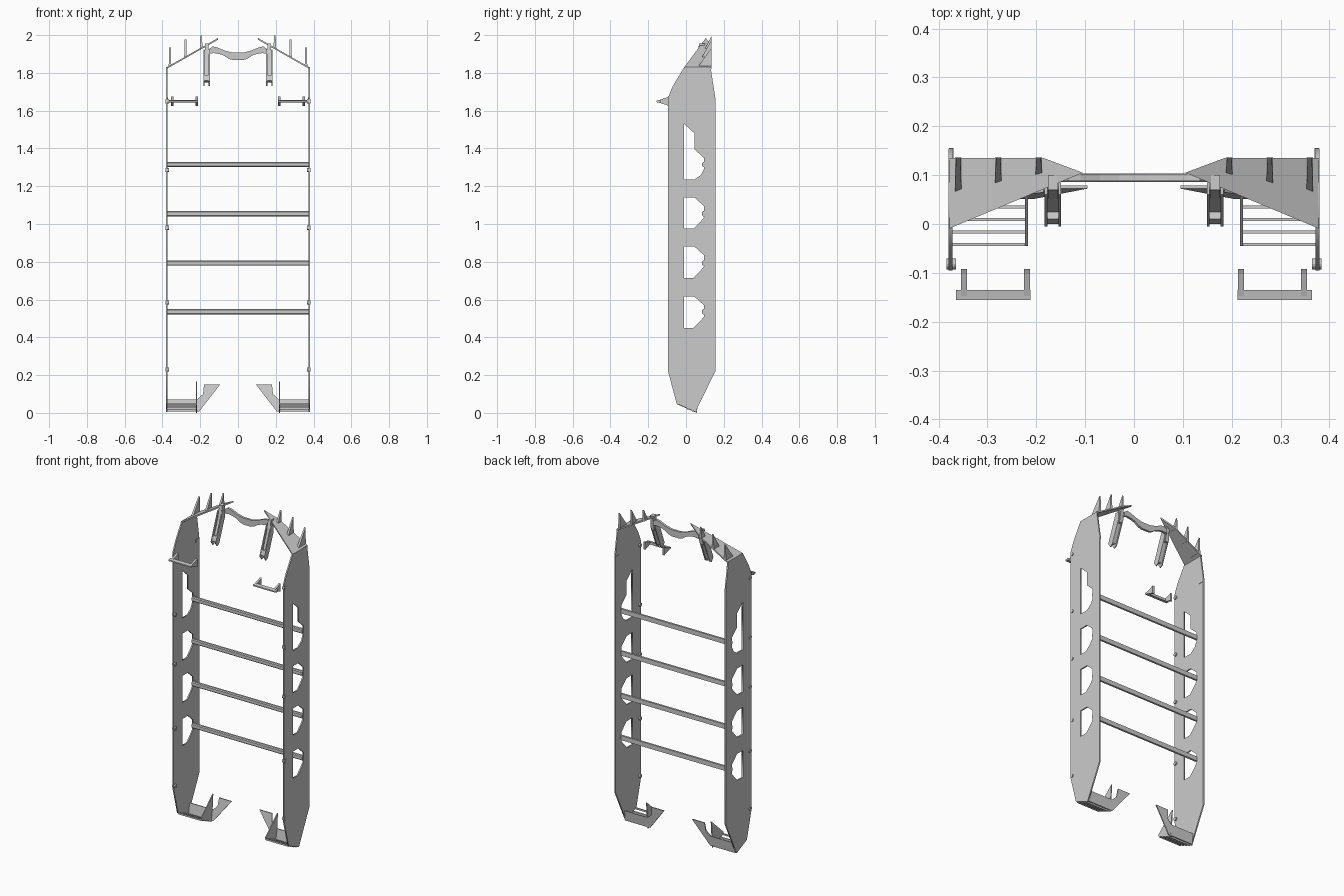
import bpy, bmesh
from mathutils import Vector, Matrix

if "Cube" in bpy.data.objects:
    bpy.data.objects.remove(bpy.data.objects["Cube"])


def prism(name, pts, vec):
    """Extrude a 3D polygon along a vector."""
    bm = bmesh.new()
    f = bm.faces.new([bm.verts.new(p) for p in pts])
    r = bmesh.ops.extrude_face_region(bm, geom=[f], use_keep_orig=True)
    vs = [g for g in r["geom"] if isinstance(g, bmesh.types.BMVert)]
    bmesh.ops.translate(bm, verts=vs, vec=Vector(vec))
    bmesh.ops.recalc_face_normals(bm, faces=bm.faces)
    me = bpy.data.meshes.new(name)
    bm.to_mesh(me)
    bm.free()
    ob = bpy.data.objects.new(name, me)
    bpy.context.collection.objects.link(ob)
    return ob


def box(name, x0, x1, y0, y1, z0, z1):
    return prism(name, [(x0, y0, z0), (x1, y0, z0), (x1, y1, z0), (x0, y1, z0)], (0, 0, z1 - z0))


def yz_plate(name, pts, x, w):
    """Plate from a side profile, centred on x."""
    return prism(name, [(x - w / 2, y, z) for y, z in pts], (w, 0, 0))


def holed_plate(name, loops, x, w):
    """Side plate from an outline and hole loops, filled by a 2D curve."""
    cu = bpy.data.curves.new(name, 'CURVE')
    cu.dimensions = '2D'
    cu.fill_mode = 'BOTH'
    cu.extrude = w / 2
    for loop in loops:
        sp = cu.splines.new('POLY')
        sp.points.add(len(loop) - 1)
        for p, (y, z) in zip(sp.points, loop):
            p.co = (y, z, 0, 1)
        sp.use_cyclic_u = True
    tmp = bpy.data.objects.new(name + "_curve", cu)
    bpy.context.collection.objects.link(tmp)
    bpy.context.view_layer.update()
    me = bpy.data.meshes.new_from_object(tmp.evaluated_get(bpy.context.evaluated_depsgraph_get()))
    bpy.data.objects.remove(tmp)
    me.transform(Matrix(((0, 0, 1, x), (1, 0, 0, 0), (0, 1, 0, 0), (0, 0, 0, 1))))
    ob = bpy.data.objects.new(name, me)
    bpy.context.collection.objects.link(ob)


def roof_z(x):
    return 1.83 + (0.378 - abs(x)) * 0.568


outline = [(0.05, 0.005), (-0.05, 0.05), (-0.095, 0.22), (-0.095, 1.67), (-0.07, 1.73),
           (-0.01, 1.83), (0.13, 1.83), (0.155, 1.67), (0.155, 0.22)]
holes = [[(-0.01, z), (0.04, z), (0.075, z + 0.035), (0.095, z + 0.06), (0.095, z + 0.12),
          (0.045, z + 0.165), (-0.01, z + 0.165)] for z in (0.45, 0.715, 0.975)]
holes.append([(-0.01, 1.235), (0.045, 1.235), (0.08, 1.26), (0.095, 1.29), (0.095, 1.35),
              (0.045, 1.395), (0.045, 1.48), (-0.01, 1.53)])

for s, side in ((1, "right"), (-1, "left")):
    # Side panel and slanted top panel
    holed_plate("side_panel_" + side, [outline] + holes, s * 0.376, 0.008)
    top = [(0.38, -0.01), (0.105, 0.105), (0.185, 0.135), (0.38, 0.135)]
    prism("top_panel_" + side, [(s * x, y, roof_z(x)) for x, y in top], (0, 0, -0.009))

    # Pointed fins on the top panel, wider at the base
    for i, (x, y0, h) in enumerate(((0.36, 0.065, 0.10), (0.278, 0.083, 0.095), (0.195, 0.1, 0.07))):
        z = roof_z(x) - 0.006
        fin = yz_plate(f"top_fin_{side}_{i}", [(y0, z), (0.136, z), (0.136, z + h)], s * x, 0.014)
        for v in fin.data.vertices:
            if v.co.z > z + 0.01:
                v.co.x = s * x + (v.co.x - s * x) * 0.6

    # Rear tip strips rising at the panel's top corner
    box("corner_tab_" + side, *sorted((s * 0.37, s * 0.379)), 0.12, 0.156, 1.65, 1.67)

    # Front edge knobs
    for i, z in enumerate((0.23, 0.585, 0.98, 1.285, 1.65)):
        bpy.ops.mesh.primitive_cylinder_add(vertices=12, radius=0.011, depth=0.02,
                                            location=(s * 0.374, -0.082, z), rotation=(0, 1.5708, 0))
        bpy.context.object.name = f"edge_knob_{side}_{i}"

    # Front handle: wedge arms and a grip
    prism("handle_grip_" + side, [(s * 0.212, y, z) for y, z in
          ((-0.135, 1.642), (-0.156, 1.645), (-0.156, 1.653), (-0.135, 1.657))], (s * 0.153, 0, 0))
    for i, x in enumerate((0.219, 0.348)):
        yz_plate(f"handle_arm_{side}_{i}", [(-0.092, 1.625), (-0.102, 1.63), (-0.155, 1.646),
                 (-0.155, 1.652), (-0.102, 1.67), (-0.092, 1.675)], s * x, 0.012)

    # Hanging arms: two cheeks with a spine, pivot head and lower block
    cheek = [(0.06, 1.925), (0.085, 1.925), (0.085, 1.88), (0.03, 1.74), (0.012, 1.73), (-0.005, 1.755)]
    for i, x in enumerate((0.152, 0.18)):
        yz_plate(f"hanger_cheek_{side}_{i}", cheek, s * x, 0.006)
    yz_plate("hanger_spine_" + side, [(0.07, 1.92), (0.085, 1.9), (0.03, 1.75), (0.015, 1.76)], s * 0.166, 0.022)
    yz_plate("hanger_head_" + side, [(0.05, 1.86), (0.085, 1.86), (0.1, 1.955), (0.07, 1.955)], s * 0.166, 0.02)
    yz_plate("hanger_block_" + side, [(0.0, 1.76), (0.02, 1.75), (0.035, 1.785), (0.01, 1.79)], s * 0.166, 0.022)

    # Foot: leaning back plate with a flared wing
    wing = [(0.376, 0.008), (0.205, 0.008), (0.095, 0.15), (0.18, 0.15), (0.185, 0.1), (0.215, 0.072), (0.376, 0.072)]
    prism("foot_wing_" + side, [(s * x, 0.05 + z * 0.15, z) for x, z in wing], (0, 0.006, 0))
    yz_plate("foot_cheek_" + side, [(-0.045, 0.045), (-0.045, 0.06), (0.07, 0.165), (0.058, 0.0), (0.045, 0.005)],
             s * 0.22, 0.006)
    for i in range(4):
        y, z = -0.042 + i * 0.0255, 0.046 - i * 0.011
        box(f"foot_rung_{side}_{i}", *sorted((s * 0.22, s * 0.375)), y - 0.003, y + 0.003, z - 0.005, z + 0.005)

# Cross bars between the side panels, with chamfered edges
for i, z in enumerate((0.535, 0.793, 1.055, 1.315)):
    prism(f"cross_bar_{i}", [(-0.376, y, z + dz) for y, dz in
          ((0.086, -0.009), (0.091, -0.014), (0.103, -0.014), (0.103, 0.014), (0.091, 0.014), (0.086, 0.009))],
          (0.752, 0, 0))

# Wavy yoke joining the two hangers
half_top = [(0.155, 1.925), (0.135, 1.94), (0.11, 1.935), (0.07, 1.918), (0.03, 1.908)]
half_bot = [(0.025, 1.867), (0.05, 1.875), (0.075, 1.892), (0.1, 1.9), (0.13, 1.905), (0.155, 1.9)]
right = half_top[::-1] + half_bot[::-1]
left = [(-x, z) for x, z in half_bot] + [(-x, z) for x, z in half_top]
prism("top_yoke", [(x, 0.088, z) for x, z in right + left], (0, 0.014, 0))

# Rest exactly on the ground
low = min((o.matrix_world @ v.co).z for o in bpy.data.objects for v in o.data.vertices)
for o in bpy.data.objects:
    o.location.z -= low
